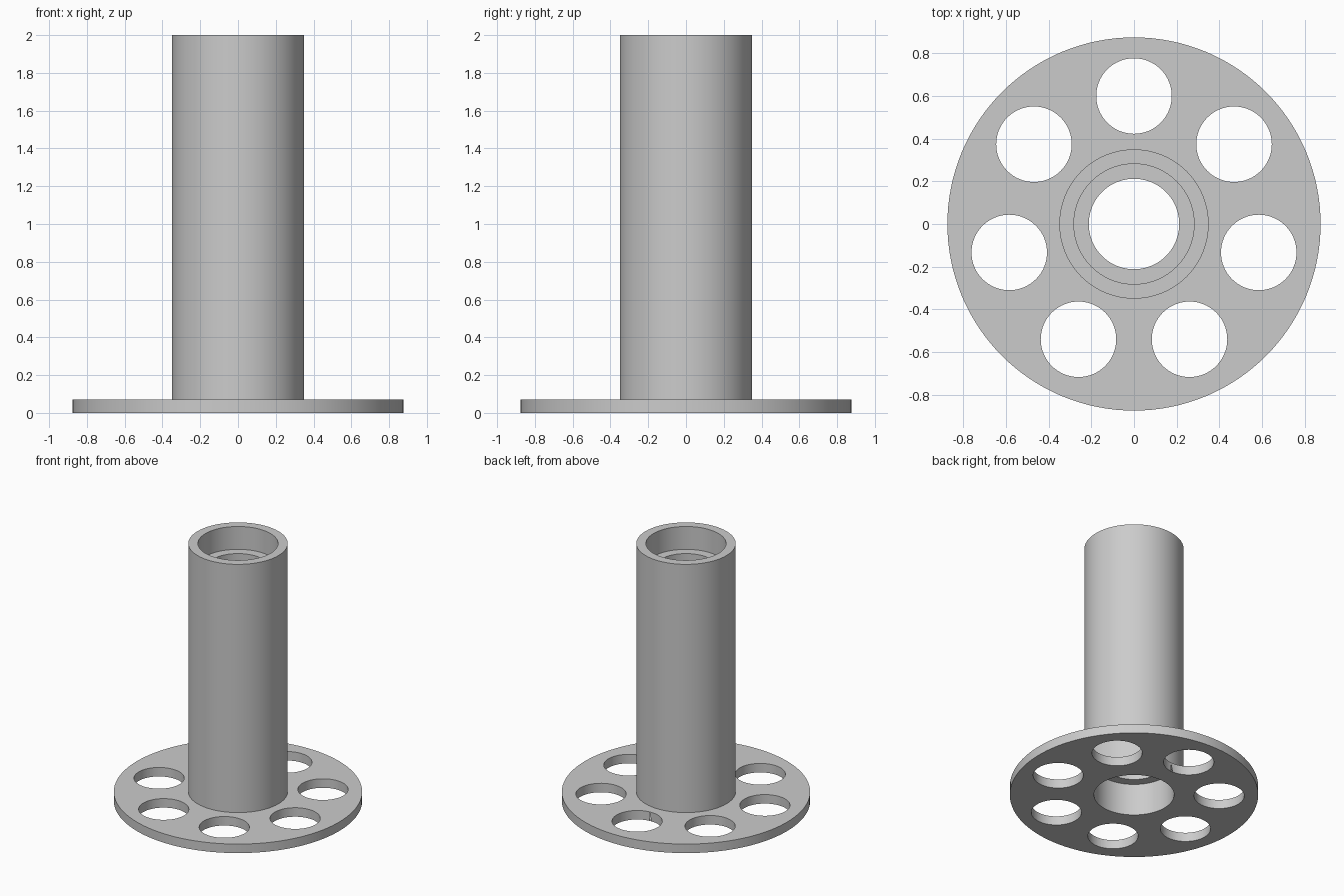
import bpy
import math

cube = bpy.data.objects.get("Cube")
if cube:
    bpy.data.objects.remove(cube, do_unlink=True)

SEGMENTS = 128
HOLES = 7
FLANGE_R, FLANGE_T = 0.875, 0.07
TUBE_R, SEAT_R, BORE_R = 0.35, 0.282, 0.212
SEAT_DEPTH = 0.178
HEIGHT = 2.0

grey = bpy.data.materials.new("plain grey")
grey.use_nodes = True
colour = (0.6, 0.6, 0.6, 1)
grey.diffuse_color = colour
grey.node_tree.nodes["Principled BSDF"].inputs["Base Color"].default_value = colour


def lathe(name, profile):
    """Revolve a closed (radius, z) profile about the z axis."""
    n = len(profile)
    verts = []
    for s in range(SEGMENTS):
        a = math.tau * s / SEGMENTS
        verts += [(r * math.cos(a), r * math.sin(a), z) for r, z in profile]
    faces = []
    for s in range(SEGMENTS):
        here, there = s * n, (s + 1) % SEGMENTS * n
        for i in range(n):
            j = (i + 1) % n
            faces.append((here + i, there + i, there + j, here + j))
    mesh = bpy.data.meshes.new(name)
    mesh.from_pydata(verts, [], faces)
    obj = bpy.data.objects.new(name, mesh)
    bpy.context.collection.objects.link(obj)
    return obj


# Flange and tube in one piece, with a stepped seat at each end of the bore
lower_seat = FLANGE_T + SEAT_DEPTH
upper_seat = HEIGHT - SEAT_DEPTH
hub = lathe("flanged_tube", [
    (SEAT_R, 0), (FLANGE_R, 0), (FLANGE_R, FLANGE_T), (TUBE_R, FLANGE_T),
    (TUBE_R, HEIGHT), (SEAT_R, HEIGHT), (SEAT_R, upper_seat),
    (BORE_R, upper_seat), (BORE_R, lower_seat), (SEAT_R, lower_seat),
])
hub.data.materials.append(grey)

# Ring of round holes through the flange
for i in range(HOLES):
    a = math.pi / 2 + math.tau * i / HOLES
    bpy.ops.mesh.primitive_cylinder_add(
        vertices=64, radius=0.177, depth=0.3,
        location=(0.6 * math.cos(a), 0.6 * math.sin(a), 0))
    cutter = bpy.context.object
    cutter.name = f"flange_hole_cutter_{i + 1}"
    cutter.data.materials.append(grey)
    cut = hub.modifiers.new("flange hole", 'BOOLEAN')
    cut.operation = 'DIFFERENCE'
    cut.solver = 'EXACT'
    cut.object = cutter
    cutter.hide_render = True
    cutter.hide_set(True)

# Bake the holes, then remove the cutters
bpy.ops.object.select_all(action='DESELECT')
bpy.context.view_layer.objects.active = hub
hub.select_set(True)
for mod in list(hub.modifiers):
    cutter = mod.object
    bpy.ops.object.modifier_apply(modifier=mod.name)
    bpy.data.objects.remove(cutter, do_unlink=True)

bpy.ops.object.shade_smooth_by_angle(angle=math.radians(30))
